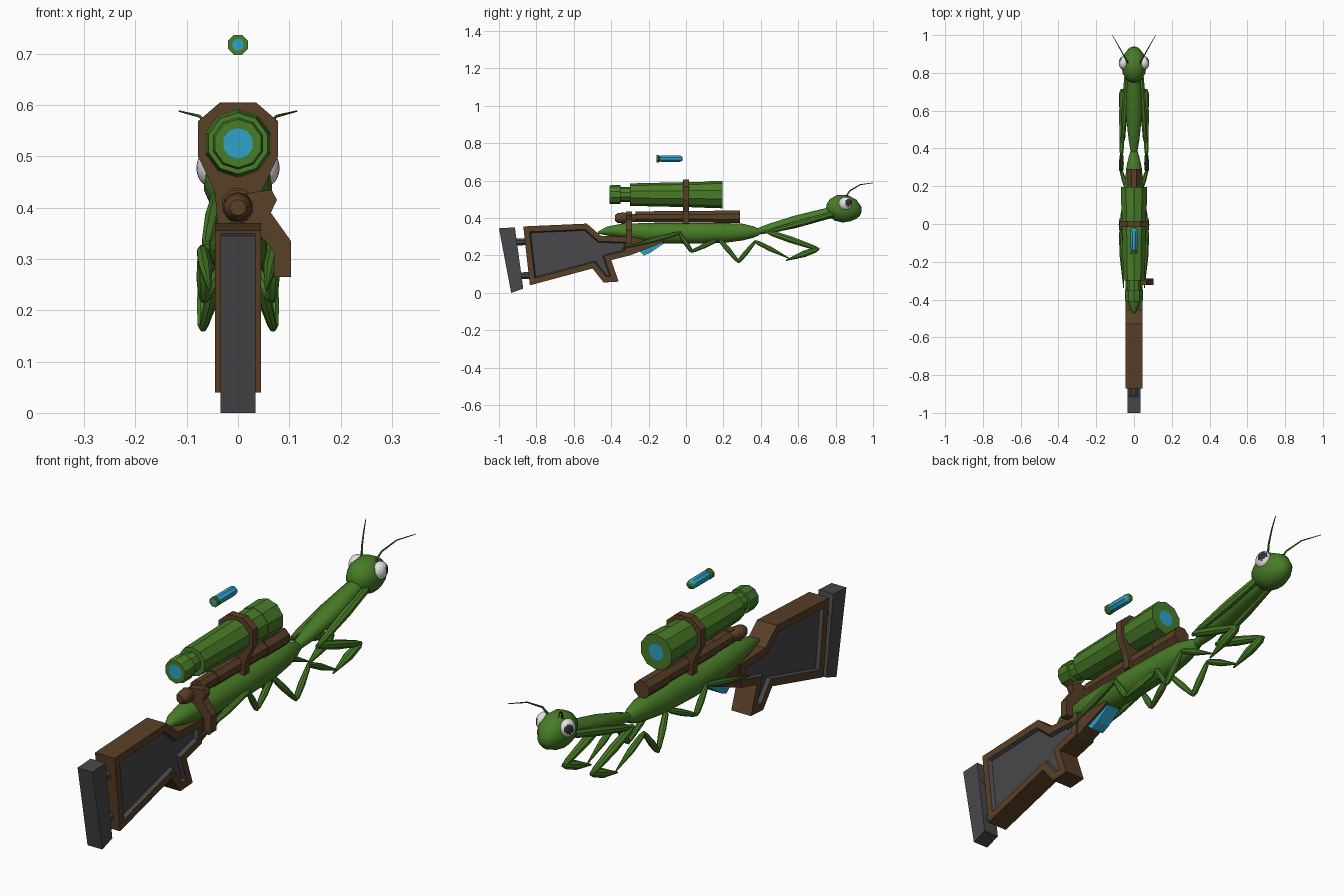
import bpy, bmesh
from math import cos, sin, pi, radians
from mathutils import Vector

if "Cube" in bpy.data.objects:
    bpy.data.objects.remove(bpy.data.objects["Cube"])


def material(name, rgb):
    m = bpy.data.materials.new(name)
    m.use_nodes = True
    m.diffuse_color = (*rgb, 1)
    m.node_tree.nodes["Principled BSDF"].inputs["Base Color"].default_value = (*rgb, 1)
    return m


GREEN = material("leaf green", (0.065, 0.2, 0.02))
BROWN = material("wood brown", (0.1, 0.05, 0.02))
GREY = material("dark grey", (0.065, 0.065, 0.07))
BLUE = material("lens blue", (0.03, 0.36, 0.58))
WHITE = material("eye white", (0.75, 0.75, 0.75))
BLACK = material("pupil grey", (0.03, 0.03, 0.03))


def finish(name, bm, mats, smooth=None):
    bmesh.ops.recalc_face_normals(bm, faces=bm.faces)
    mesh = bpy.data.meshes.new(name)
    bm.to_mesh(mesh)
    bm.free()
    for m in mats:
        mesh.materials.append(m)
    ob = bpy.data.objects.new(name, mesh)
    bpy.context.collection.objects.link(ob)
    if smooth:
        bpy.ops.object.select_all(action="DESELECT")
        ob.select_set(True)
        bpy.context.view_layer.objects.active = ob
        bpy.ops.object.shade_smooth_by_angle(angle=radians(smooth))
    return ob


def loft(name, path, radii, mats, sides=10, bands=None, smooth=40):
    """Rings along a path; radii are (across, up); bands give a material per segment."""
    bm = bmesh.new()
    pts = [Vector(p) for p in path]
    rings = []
    for i, (p, r) in enumerate(zip(pts, radii)):
        rx, rz = r if isinstance(r, tuple) else (r, r)
        t = pts[min(i + 1, len(pts) - 1)] - pts[max(i - 1, 0)]
        if t.length < 1e-5:
            t = pts[-1] - pts[0]
        t.normalize()
        side = t.cross(Vector((0, 0, 1))).normalized()
        up = side.cross(t)
        angles = [2 * pi * (k + 0.5) / sides for k in range(sides)]
        rings.append([bm.verts.new(p + side * rx * cos(a) + up * rz * sin(a)) for a in angles])
    bands = bands or [0] * (len(pts) + 1)
    bm.faces.new(rings[0]).material_index = bands[0]
    for i in range(len(rings) - 1):
        for k in range(sides):
            n = (k + 1) % sides
            f = bm.faces.new((rings[i][k], rings[i][n], rings[i + 1][n], rings[i + 1][k]))
            f.material_index = bands[i + 1]
    bm.faces.new(rings[-1]).material_index = bands[-1]
    return finish(name, bm, mats, smooth)


def lathe(name, z, profile, mats, **kw):
    """Turned part along y from (y, radius) pairs."""
    return loft(name, [(0, y, z) for y, r in profile], [r for y, r in profile], mats, **kw)


def prism_mesh(pts, lo, hi, axis="x"):
    """Extrude a (y, z) outline along x, or an (x, z) outline along y."""
    bm = bmesh.new()
    put = (lambda a, b, c: (c, a, b)) if axis == "x" else (lambda a, b, c: (a, c, b))
    ends = [[bm.verts.new(put(a, b, c)) for a, b in pts] for c in (lo, hi)]
    caps = [bm.faces.new(e) for e in ends]
    for k in range(len(pts)):
        n = (k + 1) % len(pts)
        bm.faces.new((ends[0][k], ends[0][n], ends[1][n], ends[1][k]))
    bmesh.ops.recalc_face_normals(bm, faces=bm.faces)
    return bm, caps


def prism(name, pts, lo, hi, mat, axis="x"):
    return finish(name, prism_mesh(pts, lo, hi, axis)[0], [mat])


def ball(name, loc, size, mats, rule=None, segs=16):
    bm = bmesh.new()
    bmesh.ops.create_uvsphere(bm, u_segments=segs, v_segments=segs * 3 // 4, radius=1)
    for f in bm.faces:
        if rule and rule(f.calc_center_median()):
            f.material_index = 1
    for v in bm.verts:
        v.co = Vector(loc) + Vector(size) * v.co
    return finish(name, bm, mats, 60)


# Stock with a recessed grey panel on both sides
bm, caps = prism_mesh([(-.87, .355), (-.53, .37), (-.455, .305), (-.29, .3), (-.3, .2),
                       (-.4, .175), (-.36, .06), (-.44, .055), (-.5, .13), (-.835, .04)], -.045, .045)
bmesh.ops.inset_region(bm, faces=caps, thickness=.03, use_even_offset=True)
walls = bmesh.ops.inset_region(bm, faces=caps, thickness=.006, depth=-.015, use_even_offset=True)
for f in walls["faces"] + caps:
    f.material_index = 1
finish("stock", bm, [BROWN, GREY])
prism("stock_neck", [(-.3, .3), (-.3, .2), (-.12, .27), (-.15, .3)], -.038, .038, BROWN)

# Butt plate on two rods
prism("butt_plate", [(-1, .345), (-.915, .35), (-.87, .022), (-.935, 0)], -.034, .034, GREY)
for name, y, z in (("upper_rod", -.93, .27), ("lower_rod", -.9, .09)):
    loft(name, [(0, y, z), (0, y + .1, z + .005)], [.02, .02], [GREY], sides=8)

# Insect abdomen, tail and trigger wedge
body = [(-.47, .322, .008, .006), (-.42, .33, .03, .025), (-.34, .33, .045, .042),
        (-.2, .32, .055, .055), (0, .318, .058, .058), (.2, .32, .052, .055),
        (.3, .325, .042, .047), (.36, .325, .028, .032), (.39, .325, .018, .018)]
loft("abdomen", [(0, y, z) for y, z, a, b in body], [(a, b) for y, z, a, b in body], [GREEN], sides=12)
prism("trigger_wedge", [(-.28, .25), (-.225, .2), (-.19, .215), (-.12, .262), (-.15, .29)],
      -.028, .028, BLUE)

# Thorax and head
loft("thorax", [(0, .37, .325), (0, .45, .345), (0, .58, .378), (0, .7, .41), (0, .8, .435)],
     [.016, (.03, .026), (.044, .034), (.04, .032), .03], [GREEN], sides=12)
loft("head", [(0, .75, .46), (0, .765, .458), (0, .8, .454), (0, .85, .45), (0, .895, .44), (0, .925, .428),
              (0, .935, .424)],
     [.015, (.042, .044), (.062, .068), (.068, .075), (.054, .06), (.03, .034), .012],
     [GREEN], sides=14, smooth=60)

# Legs as chains of spindles, with eyes and antennae, mirrored left and right
LEGS = {
    "front_leg": (.019, [(.035, .8, .425), (.06, .44, .325), (.064, .705, .235), (.06, .54, .175)]),
    "middle_leg": (.014, [(.035, .18, .285), (.068, .28, .165), (.066, .37, .275), (.064, .55, .185)]),
    "hind_leg": (.014, [(.035, .16, .28), (.066, .03, .22), (.07, -.035, .32), (.055, -.33, .24)]),
}
for side, s in (("left", 1), ("right", -1)):
    for leg, (r, joints) in LEGS.items():
        for n, (a, b) in enumerate(zip(joints, joints[1:])):
            a, b = (Vector((s * p[0], p[1], p[2])) for p in (a, b))
            end = .35 if n == 2 else .7
            loft(f"{side}_{leg}_{('upper', 'middle', 'lower')[n]}",
                 [a.lerp(b, t) for t in (-.03, .08, .45, .9, 1.03)],
                 [r * .4, r * .85, r, r * end, r * end * .5], [GREEN], sides=8)
    gaze = Vector((s * .8, .55, .15)).normalized()
    ball(f"{side}_eye", (s * .054, .852, .477), (.027, .036, .036), [WHITE, BLACK],
         lambda c: c.normalized().dot(gaze) > .83, 20)
    loft(f"{side}_antenna",
         [(s * .03, .85, .505), (s * .045, .875, .545), (s * .075, .93, .578), (s * .115, 1, .588)],
         [.005, .004, .003, .0015], [GREEN], sides=6)

# Barrel with rear knob and bolt handle
lathe("barrel", .407, [(-.27, .03), (-.17, .03), (-.17, .033), (.15, .033), (.15, .037), (.29, .037)],
      [BROWN], sides=8, smooth=30)
lathe("bolt_knob", .4, [(-.38, .016), (-.365, .026), (-.33, .03), (-.315, .022), (-.26, .022)],
      [BROWN], sides=10)
prism("bolt_handle", [(.0, .425), (.065, .435), (.076, .415), (.064, .39), (.103, .335), (.103, .265),
                      (.07, .265), (.07, .315), (.035, .355), (0, .37)], -.322, -.288, BROWN, "y")

# Scope with lenses at both ends, and its mount
lathe("scope", .525, [(-.41, .03), (-.41, .047), (-.4, .051), (-.35, .051), (-.35, .04), (-.3, .04),
                      (-.3, .06), (.1, .069), (.1, .071), (.195, .073), (.195, .034)],
      [GREEN, BLUE], sides=10, bands=[1] + [0] * 10 + [1], smooth=30)
half = [(.035, .605), (.078, .568), (.078, .5), (.045, .43), (.04, .37)]
prism("scope_mount", half + [(-x, z) for x, z in reversed(half)], -.016, .016, BROWN, "y")

# Floating cartridge
lathe("cartridge", .717, [(-.158, .012), (-.158, .021), (-.145, .021), (-.14, .016), (-.132, .02), (-.04, .02),
                          (-.026, .016), (-.018, .008)],
      [BLUE, GREEN], sides=8, bands=[0, 1, 1, 1, 0, 0, 0, 1, 1])
